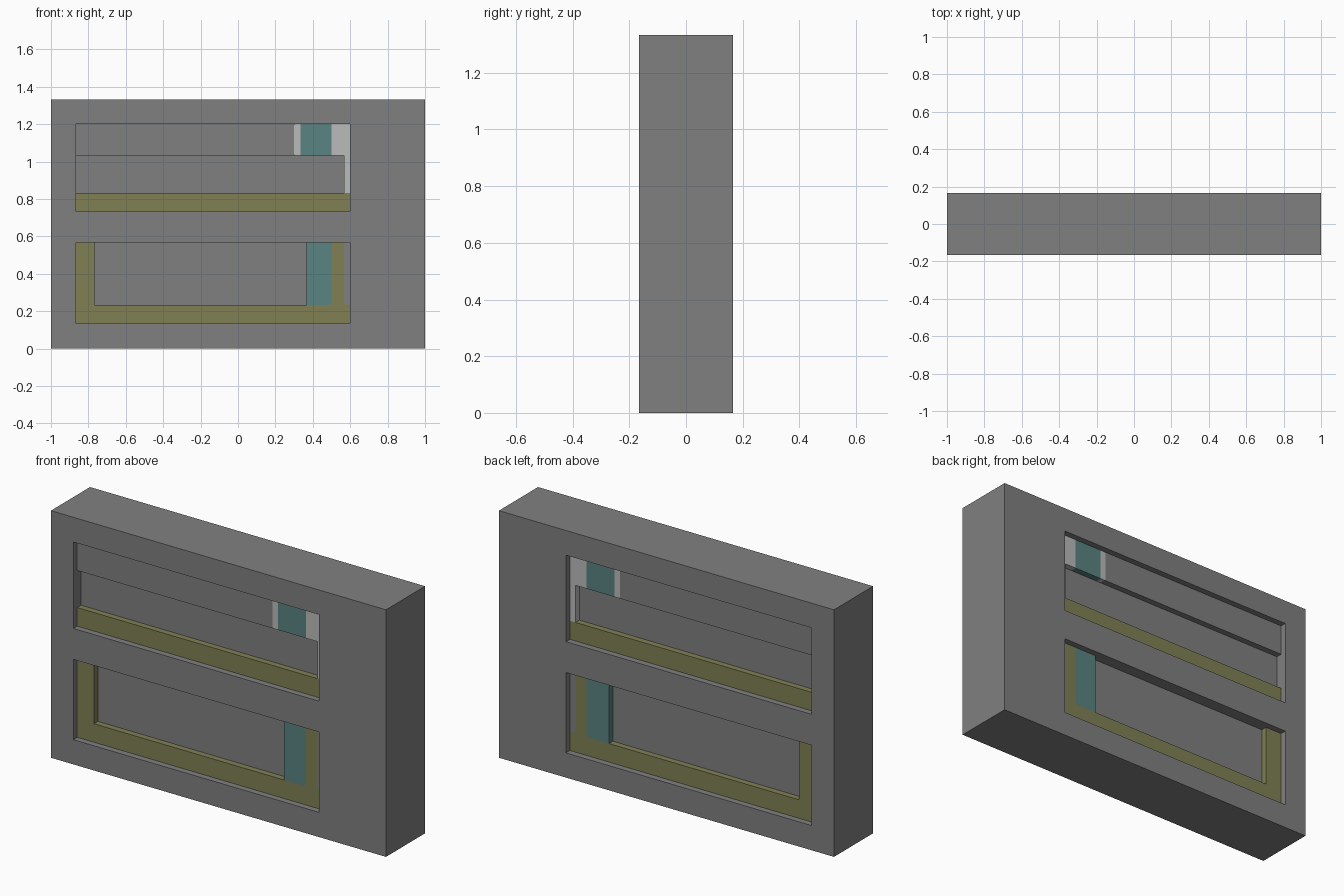
import bpy, bmesh

if "Cube" in bpy.data.objects:
    bpy.data.objects.remove(bpy.data.objects["Cube"])

U = 1 / 30          # design unit: the slab is 60 x 10 x 40 units


def material(name, rgb):
    m = bpy.data.materials.new(name)
    lin = [c / 255 / 12.92 if c < 10 else ((c / 255 + 0.055) / 1.055) ** 2.4 for c in rgb]
    m.diffuse_color = (*lin, 1)
    m.use_nodes = True
    m.node_tree.nodes["Principled BSDF"].inputs["Base Color"].default_value = m.diffuse_color
    return m


GREY = material("mid_grey", (128, 128, 128))
OLIVE = material("olive", (128, 128, 85))
TEAL = material("teal", (90, 131, 129))
PALE = material("pale_grey", (186, 187, 186))


def prism(name, polys, half, mat):
    """Extrude x-z outlines (in units) from y=-half to y=+half; walls only on outer edges."""
    bm = bmesh.new()
    cache = {}

    def vert(p, y):
        key = (p, y)
        if key not in cache:
            cache[key] = bm.verts.new((p[0] * U, y * U, p[1] * U))
        return cache[key]

    edges = {}
    for poly in polys:
        for y in (-half, half):
            bm.faces.new([vert(p, y) for p in poly])
        for a, b in zip(poly, poly[1:] + poly[:1]):
            edges.setdefault(frozenset((a, b)), []).append((a, b))
    for uses in edges.values():
        if len(uses) == 1:
            a, b = uses[0]
            bm.faces.new([vert(a, -half), vert(b, -half), vert(b, half), vert(a, half)])
    bmesh.ops.recalc_face_normals(bm, faces=bm.faces)
    mesh = bpy.data.meshes.new(name)
    bm.to_mesh(mesh)
    bm.free()
    mesh.materials.append(mat)
    obj = bpy.data.objects.new(name, mesh)
    bpy.context.collection.objects.link(obj)
    return obj


def rect(x0, x1, z0, z1):
    return [(x0, z0), (x1, z0), (x1, z1), (x0, z1)]


# Outer slab with two long openings
xs, zs = [-30, -26, 18, 30], [0, 4, 17, 22, 36, 40]
cells = [rect(xs[i], xs[i + 1], zs[j], zs[j + 1])
         for i in range(3) for j in range(5) if not (i == 1 and j in (1, 3))]
prism("slab_body", cells, 5, GREY)

# Deep recessed panels, seen from both sides
prism("lower_recess_panel", [rect(-26, 18, 4, 17)], 3, GREY)
prism("upper_recess_panel", [rect(-26, 18, 22, 36)], 3, GREY)

# Lower opening: olive surround, teal band and grey end strip
prism("lower_olive_surround",
      [rect(-26, 18, 4, 7), rect(-26, -23, 7, 17),
       [(14.6, 7), (17.4, 7), (17, 7.4), (17, 17), (15, 17), (15, 7.4)]], 4, OLIVE)
prism("lower_teal_band",
      [[(11, 7), (14.6, 7), (15, 7.4), (15, 17), (11, 17)]], 4, TEAL)
prism("lower_end_strip",
      [[(17.4, 7), (18, 7), (18, 17), (17, 17), (17, 7.4)]], 4, GREY)

# Upper opening: olive sill, grey header, pale and teal bands
prism("upper_olive_sill", [rect(-26, 18, 22, 25)], 4, OLIVE)
prism("upper_header",
      [[(-26, 31), (9.25, 31), (9, 31.25), (9, 35.75), (9.25, 36), (-26, 36)]], 4, GREY)
prism("upper_pale_edge",
      [[(9.25, 31), (10, 31), (10, 36), (9.25, 36), (9, 35.75), (9, 31.25)]], 4, PALE)
prism("upper_teal_band", [rect(10, 15, 31, 36)], 4, TEAL)
prism("upper_pale_end", [rect(15, 18, 31, 36), rect(17, 18, 25, 31)], 4, PALE)
